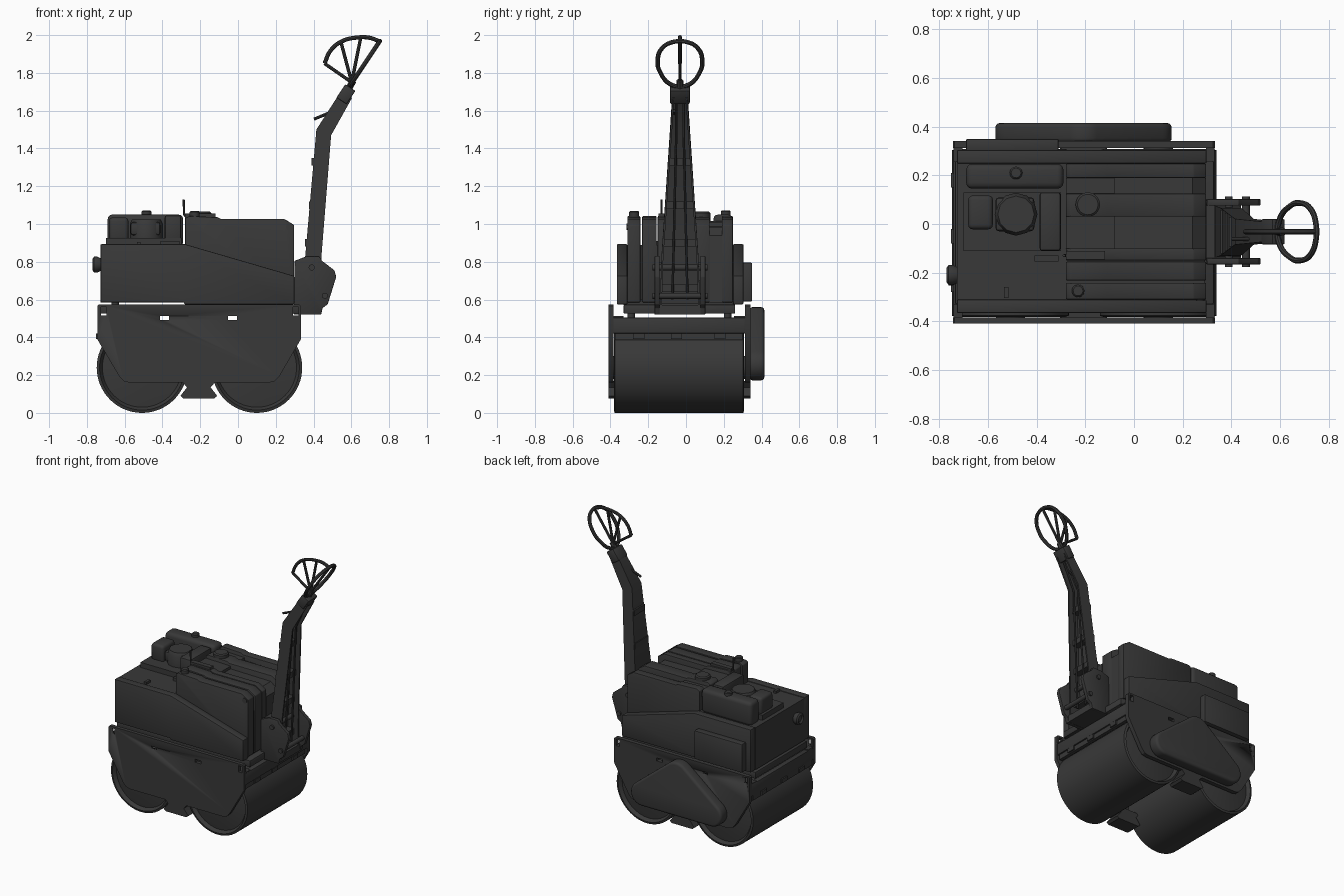
import bpy, bmesh, math
from mathutils import Vector, geometry

if "Cube" in bpy.data.objects:
    bpy.data.objects.remove(bpy.data.objects["Cube"])

DARK = bpy.data.materials.new("dark_paint")
DARK.diffuse_color = (0.04, 0.04, 0.04, 1)
DARK.use_nodes = True
DARK.node_tree.nodes["Principled BSDF"].inputs["Base Color"].default_value = DARK.diffuse_color
YC = -0.032  # centre line of the steering arm


def finish(ob, bevel=0, segments=2):
    bpy.ops.object.select_all(action='DESELECT')
    ob.select_set(True)
    bpy.context.view_layer.objects.active = ob
    if bevel:
        m = ob.modifiers.new("bevel", 'BEVEL')
        m.width, m.segments, m.limit_method = bevel, segments, 'ANGLE'
        bpy.ops.object.modifier_apply(modifier=m.name)
    bpy.ops.object.shade_smooth_by_angle(angle=math.radians(32))
    return ob


def from_bm(name, bm, bevel=0, segments=2):
    bmesh.ops.recalc_face_normals(bm, faces=bm.faces)
    me = bpy.data.meshes.new(name)
    bm.to_mesh(me)
    bm.free()
    me.materials.append(DARK)
    ob = bpy.data.objects.new(name, me)
    bpy.context.collection.objects.link(ob)
    return finish(ob, bevel, segments)


def loft(name, rings, bevel=0, segments=2):
    """Skin closed rings of equal length and cap both ends."""
    bm = bmesh.new()
    vs = [[bm.verts.new(p) for p in r] for r in rings]
    n = len(rings[0])
    for a, b in zip(vs, vs[1:]):
        for i in range(n):
            bm.faces.new((a[i], a[(i + 1) % n], b[(i + 1) % n], b[i]))
    bm.faces.new(vs[0])
    bm.faces.new(vs[-1])
    return from_bm(name, bm, bevel, segments)


def prism(name, pts, y0, y1, bevel=0, segments=2):
    return loft(name, [[(x, y, z) for x, z in pts] for y in (y0, y1)], bevel, segments)


def box(name, x0, x1, y0, y1, z0, z1, bevel=0, segments=2):
    return prism(name, [(x0, z0), (x1, z0), (x1, z1), (x0, z1)], y0, y1, bevel, segments)


def lathe(name, profile, centre, axis, n=32):
    """Revolve (radius, height) points around the x, y or z axis."""
    c = Vector(centre)
    rings = []
    for r, h in profile:
        ring = []
        for i in range(n):
            a = 2 * math.pi * i / n
            u, v = r * math.cos(a), r * math.sin(a)
            ring.append(c + Vector({'x': (h, u, v), 'y': (u, h, v), 'z': (u, v, h)}[axis]))
        rings.append(ring)
    return loft(name, rings)


def tube(name, pts, r, cyclic=False, smooth=False):
    cu = bpy.data.curves.new(name, 'CURVE')
    cu.dimensions, cu.bevel_depth, cu.bevel_resolution = '3D', r, 2
    cu.use_fill_caps = True
    cu.resolution_u = 6
    sp = cu.splines.new('BEZIER')
    sp.bezier_points.add(len(pts) - 1)
    for bp, p in zip(sp.bezier_points, pts):
        bp.co = p
        bp.handle_left_type = bp.handle_right_type = 'AUTO' if smooth else 'VECTOR'
    sp.use_cyclic_u = cyclic
    ob = bpy.data.objects.new(name, cu)
    bpy.context.collection.objects.link(ob)
    bpy.ops.object.select_all(action='DESELECT')
    ob.select_set(True)
    bpy.context.view_layer.objects.active = ob
    bpy.ops.object.convert(target='MESH')
    ob = bpy.context.object
    ob.name = name
    ob.data.materials.append(DARK)
    return finish(ob)


def cut(ob, x0, x1, z0, z1):
    c = box("slot_cutter", x0, x1, -1, 1, z0, z1)
    m = ob.modifiers.new("slot", 'BOOLEAN')
    m.operation, m.object, m.solver = 'DIFFERENCE', c, 'EXACT'
    bpy.context.view_layer.objects.active = ob
    bpy.ops.object.modifier_apply(modifier=m.name)
    bpy.data.objects.remove(c)


# Drums with recessed ends
for name, x in (("rear_drum", -0.508), ("front_drum", 0.1)):
    lathe(name, [(0.05, -0.345), (0.21, -0.32), (0.225, -0.345), (0.24, -0.34), (0.24, 0.34),
                 (0.225, 0.345), (0.21, 0.32), (0.05, 0.345)], (x, -0.037, 0.24), 'y', 64)
    lathe(name + "_axle", [(0.06, -0.36), (0.06, 0.36)], (x, -0.037, 0.24), 'y')

# Side plates with through slots
plate = [(-0.745, 0.565), (-0.745, 0.39), (-0.63, 0.195), (-0.605, 0.168), (-0.575, 0.16),
         (0.165, 0.16), (0.195, 0.168), (0.22, 0.195), (0.333, 0.39), (0.333, 0.565),
         (0.325, 0.573), (-0.737, 0.573)]
for name, y0, y1 in (("left_side_plate", -0.41, -0.384), ("right_side_plate", 0.312, 0.342)):
    p = prism(name, plate, y0, y1)
    for x in (-0.388, -0.03):
        cut(p, x - 0.024, x + 0.024, 0.492, 0.514)
    for x in (-0.71, 0.305):
        cut(p, x - 0.014, x + 0.014, 0.515, 0.56)

# Drive case on the right side: rounded triangle
pts = [Vector((x + r * math.cos(t), z + r * math.sin(t)))
       for x, z, r in ((-0.485, 0.257, 0.085), (0.07, 0.257, 0.085), (-0.208, 0.46, 0.1))
       for t in [2 * math.pi * i / 32 for i in range(32)]]
hull = [tuple(pts[i]) for i in geometry.convex_hull_2d(pts)]
prism("drive_case", hull, 0.335, 0.415, 0.018, 3)

# Centre feet between the drums
foot = [(-0.30, 0.17), (-0.27, 0.135), (-0.305, 0.09), (-0.29, 0.077), (-0.125, 0.077),
        (-0.11, 0.09), (-0.145, 0.135), (-0.115, 0.17)]
prism("left_centre_foot", foot, -0.41, -0.30)
prism("right_centre_foot", foot, 0.23, 0.342)

# Cross beams, scrapers and mounting deck
for name, x0, x1, s in (("rear", -0.743, -0.705, -0.73), ("front", 0.295, 0.332, 0.31)):
    box(name + "_cross_beam", x0, x1, -0.386, 0.314, 0.42, 0.505, 0.006)
    box(name + "_scraper", s - 0.012, s + 0.012, -0.375, 0.3, 0.385, 0.425)
    for y in (-0.25, -0.05, 0.18):
        box(name + "_scraper_clamp", s - 0.022, s + 0.022, y - 0.03, y + 0.03, 0.392, 0.42)
    for y0, y1 in ((-0.386, -0.33), (0.255, 0.314)):
        box(name + "_corner_mount", x0, x1, y0, y1, 0.505, 0.512)
box("mounting_deck", -0.735, 0.328, -0.33, 0.26, 0.525, 0.573, 0.006)
box("deck_spacer", -0.27, 0.28, -0.33, 0.26, 0.57, 0.6)
for x in (-0.65, -0.2, 0.2):
    for y in (-0.29, 0.22):
        lathe("rubber_mount", [(0.02, 0.42), (0.02, 0.53)] if x == -0.2 else [(0.02, 0.572), (0.02, 0.59)], (x, y, 0), 'z', 16)

# Lower body and side covers with sloping top
box("engine_bay", -0.728, -0.27, -0.31, 0.248, 0.585, 0.888)
cover = [(-0.728, 0.585), (-0.728, 0.893), (-0.28, 0.893), (0.298, 0.725), (0.298, 0.575), (-0.285, 0.575), (-0.285, 0.585)]
prism("left_side_cover", cover, -0.366, -0.311, 0.005)
prism("right_side_cover", cover, 0.249, 0.304, 0.005)
box("right_tool_box", -0.69, -0.31, 0.3, 0.35, 0.59, 0.795, 0.006)

# Hood built as parallel ribs
hood = [(-0.28, 0.585), (-0.28, 1.03), (-0.26, 1.042), (-0.11, 1.036), (-0.09, 1.027), (0.245, 1.027), (0.297, 0.995), (0.297, 0.585)]
low = [(-0.28, 0.585), (-0.28, 1.015), (-0.08, 1.01), (-0.08, 0.99), (0.24, 0.985), (0.297, 0.94), (0.297, 0.585)]
for i, (y0, y1) in enumerate(((-0.31, -0.242), (-0.232, -0.155), (-0.15, -0.1), (0.03, 0.125), (0.19, 0.248))):
    prism("hood_rib_%d" % i, hood, y0, y1, 0.005)
prism("hood_centre_recess", low, -0.1, 0.03)
prism("hood_side_recess", low, 0.125, 0.19)
prism("hood_base", [(-0.275, 0.6), (-0.275, 0.89), (0.29, 0.89), (0.29, 0.6)], -0.3, 0.24)
lathe("tank_cap", [(0.05, 1.03), (0.05, 1.058), (0.042, 1.065)], (-0.19, 0.08, 0), 'z')
lathe("oil_cap", [(0.026, 1.03), (0.026, 1.064), (0.02, 1.07)], (-0.23, -0.275, 0), 'z', 20)
lathe("hood_latch", [(0.018, -0.316), (0.018, -0.3)], (0.272, 0, 0.985), 'y', 16)
tube("throttle_lever", [(-0.27, -0.13, 1.03), (-0.285, -0.13, 1.05), (-0.288, -0.13, 1.13)], 0.006)
box("throttle_base", -0.28, -0.12, -0.145, -0.11, 1.03, 1.055)

# Engine with muffler, air filter and starter
box("muffler", -0.69, -0.29, 0.145, 0.247, 0.88, 1.05, 0.025, 3)
lathe("muffler_cap", [(0.026, 1.04), (0.026, 1.066), (0.02, 1.072)], (-0.485, 0.21, 0), 'z', 20)
box("engine_block", -0.70, -0.3, -0.11, 0.13, 0.88, 0.925)
lathe("engine_head", [(0.088, 0.92), (0.088, 1.0), (0.075, 1.025)], (-0.485, 0.04, 0), 'z', 12)
box("engine_head_plate", -0.57, -0.41, -0.03, 0.11, 0.94, 1.01, 0.015)
box("air_filter", -0.682, -0.58, -0.022, 0.118, 0.91, 1.035, 0.02, 3)
box("radiator_box", -0.388, -0.302, -0.11, 0.13, 0.9, 1.045, 0.01)
box("rear_control_bar", -0.41, -0.31, -0.155, -0.13, 0.885, 0.91)
box("deck_latch", -0.535, -0.515, -0.305, -0.26, 0.885, 0.905)
lathe("exhaust_outlet", [(0.03, -0.72), (0.042, -0.745), (0.042, -0.762), (0.03, -0.77), (0.02, -0.76)], (0, -0.21, 0.785), 'x', 20)

# Steering arm bracket
cheek = [(0.295, 0.52), (0.44, 0.52), (0.448, 0.555), (0.475, 0.575), (0.52, 0.72), (0.51, 0.755),
         (0.445, 0.805), (0.43, 0.83), (0.365, 0.83), (0.3, 0.805)]
for name, s in (("left_arm_bracket", -1), ("right_arm_bracket", 1)):
    a, b = sorted((YC + s * 0.108, YC + s * 0.134))
    prism(name, cheek, a, b, 0.003)
box("arm_bracket_base", 0.298, 0.44, YC - 0.12, YC + 0.12, 0.522, 0.57)
box("arm_bracket_back", 0.298, 0.33, YC - 0.12, YC + 0.12, 0.55, 0.8)
for x, z in ((0.46, 0.62), (0.39, 0.77)):
    lathe("bracket_pin", [(0.016, -0.145), (0.016, 0.145)], (x, YC, z), 'y', 16)

# Steering arm: tapered channel, open to the operator
rings = []
t = 0.01
for xl, zl, xr, zr, h in ((0.335, 0.58, 0.435, 0.57, 0.106), (0.356, 0.83, 0.441, 0.82, 0.098), (0.415, 1.5, 0.493, 1.47, 0.053), (0.543, 1.70, 0.604, 1.668, 0.04)):
    f = t / (xr - xl)
    L, R = (xl, zl), (xr, zr)
    M = (xl + t, zl + f * (zr - zl))
    sec = [(L, -h), (L, h), (R, h), (R, h - t), (M, h - t), (M, t - h), (R, t - h), (R, -h)]
    rings.append([(p[0], YC + y, p[1]) for p, y in sec])
loft("steering_arm", rings)
for x, z, h in ((0.375, 0.66, 0.1), (0.385, 0.9, 0.09), (0.405, 1.1, 0.077), (0.42, 1.33, 0.06)):
    box("arm_brace", x - 0.03, x + 0.03, YC - h, YC + h, z - 0.02, z + 0.02)
for dy in (-0.02, 0.02):
    tube("control_rod", [(0.42, YC + 2 * dy, 0.6), (0.47, YC + dy, 1.46), (0.57, YC + dy, 1.68)], 0.007)
tube("hand_lever", [(0.402, YC - 0.03, 1.555), (0.47, YC - 0.03, 1.583), (0.51, YC - 0.03, 1.6)], 0.008)

# Handle head, steering loop and travel lever fan
ax, up = Vector((0.555, 0, 0.832)), Vector((-0.832, 0, 0.555))
base = Vector((0.57, YC, 1.685))
loft("handle_head", [[base + ax * h + up * a + Vector((0, b, 0)) for a, b in
     ((-0.032, -0.052), (0.032, -0.052), (0.032, 0.052), (-0.032, 0.052))] for h in (-0.04, 0.045)], 0.006)
tube("handle_neck", [base, (0.61, YC, 1.76)], 0.018)
loop = [(0.0, 0.04), (0.09, 0.108), (0.16, 0.118), (0.23, 0.098), (0.272, 0.045)]
O = Vector((0.595, YC, 1.735))
ring = [O + ax * a + Vector((0, b, 0)) for a, b in loop] + [O + ax * a - Vector((0, b, 0)) for a, b in loop[::-1]]
tube("steering_loop", ring, 0.012, True, True)
hub, tip = (0.602, YC, 1.75), (0.752, YC, 1.965)
rim = [(0.458, YC, 1.85), (0.49, YC, 1.918), (0.55, YC, 1.967), (0.64, YC, 1.988), (0.7, YC, 1.985), tip]
tube("travel_lever_rim", rim, 0.011, False, True)
for end in (rim[0], (0.545, YC, 1.963), (0.65, YC, 1.988), tip):
    tube("travel_lever_spoke", [hub, end], 0.009)
